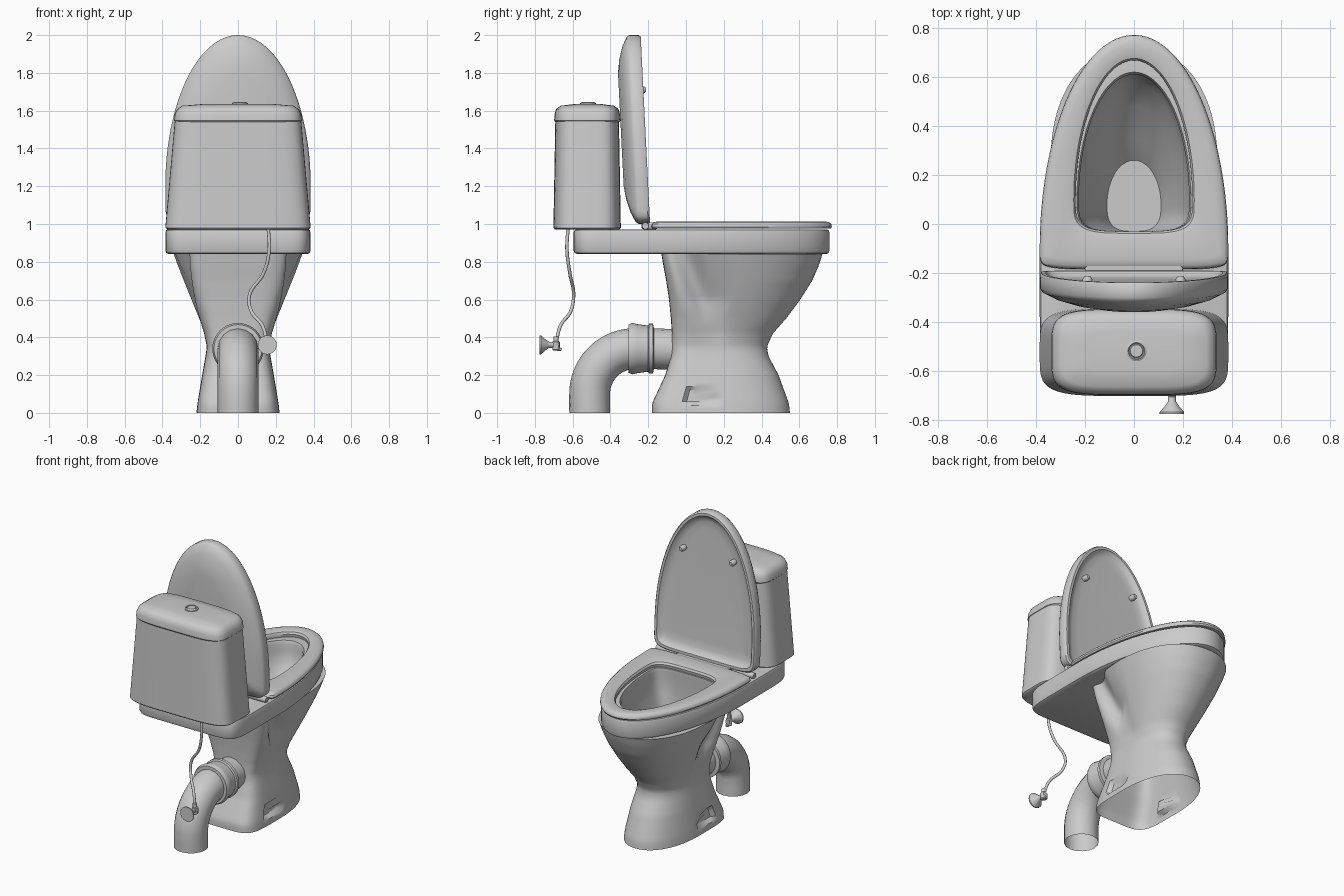
import bpy, bmesh, math
from mathutils import Vector

if "Cube" in bpy.data.objects:
    bpy.data.objects.remove(bpy.data.objects["Cube"], do_unlink=True)

COLOR = (0.6, 0.6, 0.6, 1)
ceramic = bpy.data.materials.new("pale_grey_ceramic")
ceramic.use_nodes = True
ceramic.diffuse_color = COLOR
ceramic.node_tree.nodes["Principled BSDF"].inputs["Base Color"].default_value = COLOR
N = 96


def finish(obj, angle=40):
    obj.data.materials.append(ceramic)
    bpy.ops.object.select_all(action="DESELECT")
    obj.select_set(True)
    bpy.context.view_layer.objects.active = obj
    bpy.ops.object.shade_smooth_by_angle(angle=math.radians(angle))
    return obj


def egg(w, back, mid, front, z, eb=2.0, ef=2.0):
    """Outline with separate superellipse powers for its back and front halves."""
    pts = []
    for i in range(N):
        t = 2 * math.pi * i / N
        c, s = math.cos(t), math.sin(t)
        e = ef if s >= 0 else eb
        x = w * math.copysign(abs(c) ** (2 / e), c)
        y = mid + (front - mid if s >= 0 else back - mid) * abs(s) ** (2 / e)
        pts.append(Vector((x, y, z)))
    return pts


def loft(name, rings, cap_start=True, cap_end=True, place=None, closed=False, angle=40):
    bm = bmesh.new()
    rows = [[bm.verts.new(place(p) if place else p) for p in r] for r in rings]
    pairs = list(zip(rows, rows[1:]))
    if closed:
        pairs.append((rows[-1], rows[0]))
    for a, b in pairs:
        n = len(a)
        for i in range(n):
            bm.faces.new((a[i], a[(i + 1) % n], b[(i + 1) % n], b[i]))
    if cap_start and not closed:
        bm.faces.new(rows[0])
    if cap_end and not closed:
        bm.faces.new(rows[-1])
    bmesh.ops.recalc_face_normals(bm, faces=bm.faces)
    mesh = bpy.data.meshes.new(name)
    bm.to_mesh(mesh)
    bm.free()
    obj = bpy.data.objects.new(name, mesh)
    bpy.context.collection.objects.link(obj)
    return finish(obj, angle)


def turned(name, profile, center, axis="Z", sides=32):
    """Turned solid from (radius, distance along axis) pairs."""
    rings = []
    for r, d in profile:
        ring = []
        for i in range(sides):
            t = 2 * math.pi * i / sides
            a, b = r * math.cos(t), r * math.sin(t)
            p = {"X": (d, a, b), "Y": (a, d, b), "Z": (a, b, d)}[axis]
            ring.append(Vector(p) + Vector(center))
        rings.append(ring)
    return loft(name, rings)


def box(name, lo, hi, bevel=0.01):
    lo, hi = Vector(lo), Vector(hi)
    bpy.ops.mesh.primitive_cube_add(size=1, location=(lo + hi) / 2)
    obj = bpy.context.object
    obj.name = name
    obj.scale = hi - lo
    bpy.ops.object.transform_apply(location=False, rotation=False, scale=True)
    mod = obj.modifiers.new("soft_edges", "BEVEL")
    mod.width, mod.segments = bevel, 3
    return finish(obj)


def tube(name, points, radius, kind="BEZIER"):
    curve = bpy.data.curves.new(name, "CURVE")
    curve.dimensions = "3D"
    curve.bevel_depth, curve.bevel_resolution, curve.resolution_u = radius, 6, 16
    spline = curve.splines.new(kind)
    spline.bezier_points.add(len(points) - 1)
    for bp, p in zip(spline.bezier_points, points):
        bp.co = p
        bp.handle_left_type = bp.handle_right_type = "AUTO"
    obj = bpy.data.objects.new(name, curve)
    bpy.context.collection.objects.link(obj)
    bpy.ops.object.select_all(action="DESELECT")
    obj.select_set(True)
    bpy.context.view_layer.objects.active = obj
    bpy.ops.object.convert(target="MESH")
    return finish(bpy.context.object)


# Pedestal sections: height, half width, back, front
SECTIONS = [(0, .22, -.18, .55), (.05, .215, -.18, .545), (.2, .19, -.11, .49),
            (.3, .172, -.08, .437), (.35, .165, -.077, .428), (.42, .18, -.075, .46),
            (.5, .208, -.08, .53), (.6, .247, -.09, .605), (.7, .287, -.105, .668),
            (.78, .318, -.12, .703), (.84, .34, -.13, .722)]


def pedestal_ring(z):
    for a, b in zip(SECTIONS, SECTIONS[1:]):
        if z <= b[0] + 1e-6:
            f = (z - a[0]) / (b[0] - a[0])
            w, back, front = (p + (q - p) * f for p, q in zip(a[1:], b[1:]))
            break
    ring = egg(w, back, back + (front - back) * .45, front, z, 5, 2.2)
    k = max(0, min(1, (z - .36) / .48))
    groove, spread = .19 - .2 * k, .05 + .04 * k
    for p in ring:
        # Hollow between the back panel and the bowl
        p.x *= 1 - .25 * min(1, 2 * k) * math.exp(-((p.y - groove) / spread) ** 2)
        # Floor bolt pocket
        if .045 < z < .13 and 0 < p.y < .15:
            p.x *= .88
    return ring


def slab(d, z):
    return egg(.385 - d, -.595 + d, -.1, .76 - d, z, 9, 2)


# Bowl: pedestal, deck and basin in one surface
rings = [pedestal_ring(.84 * i / 42) for i in range(43)]
rings += [slab(.02, .84), slab(.005, .847), slab(0, .86), slab(0, .955), slab(.005, .967),
          slab(.015, .972), egg(.232, -.03, .1, .62, .972, 4, 2), egg(.225, -.03, .1, .61, .95, 4, 2),
          egg(.228, -.035, .1, .62, .9, 4, 2), egg(.205, -.035, .1, .58, .8, 3.5, 2),
          egg(.17, -.035, .1, .48, .68, 3, 2), egg(.135, -.035, .1, .35, .58, 3, 2),
          egg(.11, -.03, .08, .26, .5, 3, 2)]
loft("bowl", rings, cap_start=False)


# Seat ring
def seat(d, z):
    return egg(.385 - d, -.185 + d, -.1, .772 - d, z, 6, 2)


def opening(d, z):
    return egg(.238 + d, -.03 - d, .1, .668 + d, z, 4, 2)


loft("seat", [seat(.006, .975), seat(0, .985), seat(.003, 1.0), seat(.015, 1.01),
              seat(.04, 1.014), opening(.03, 1.014), opening(.008, 1.008),
              opening(0, .995), opening(.004, .975)], closed=True)
box("seat_tongue", (-.2, -.235, .972), (.2, -.15, 1.008))
for side, tag in ((1, "left"), (-1, "right")):
    turned(tag + "_hinge", [(.017, -.08), (.02, -.07), (.02, .07), (.017, .08)],
           (side * .29, -.215, .99), "X", 20)


# Raised cover: hollow front, domed back, leaning backwards
def cover(d, depth):
    return egg(.385 - d, 1.0 + d, 1.2, 2.0 - d, depth, 8, 2)


def lean(p):
    return Vector((p.x, -.19 - .05 * (p.y - 1) - p.z, p.y))


loft("cover", [cover(.12, .03), cover(.07, .028), cover(.04, .018), cover(.025, 0),
               cover(.008, 0), cover(0, .01), cover(0, .06), cover(.01, .075),
               cover(.06, .1), cover(.13, .12), cover(.2, .13)], place=lean)
for side, tag in ((1, "left"), (-1, "right")):
    turned(tag + "_bumper", [(.018, 0), (.02, .03), (.012, .042)],
           (side * .19, -.255, 1.71), "Y", 20)


# Cistern and its lid
def tank(w, y0, y1, z):
    return egg(w, y0, (y0 + y1) / 2, y1, z, 4.5, 4.5)


loft("cistern", [tank(.375, -.695, -.352, .972), tank(.385, -.702, -.345, .98),
                 tank(.335, -.692, -.355, 1.545)])
loft("cistern_lid", [tank(.33, -.692, -.352, 1.54), tank(.338, -.698, -.347, 1.548),
                     tank(.335, -.696, -.349, 1.58), tank(.322, -.688, -.357, 1.608),
                     tank(.295, -.665, -.38, 1.626), tank(.2, -.6, -.44, 1.634)])
turned("flush_button", [(.042, 0), (.042, .012), (.034, .017), (.03, .012), (.028, .012),
                        (.025, .017)], (.01, -.518, 1.628))

# Waste pipe with elbow and collar
elbow = [(0, -.51 + .24 * (1 - math.cos(a)), .1 + .24 * math.sin(a))
         for a in (math.pi / 2 * i / 8 for i in range(9))]
tube("waste_pipe", [(0, -.51, 0)] + elbow + [(0, -.05, .335)], .108)
turned("pipe_collar", [(.112, -.305), (.127, -.305), (.136, -.285), (.13, -.26), (.122, -.2),
                       (.132, -.195), (.132, -.175), (.108, -.17)], (0, 0, .34), "Y", 40)

# Water supply hose and valve
tube("supply_hose", [(.16, -.625, .98), (.165, -.63, .86), (.135, -.615, .74), (.06, -.595, .62),
                     (.07, -.61, .54), (.13, -.665, .46), (.155, -.688, .37)], .009)
turned("valve_rosette", [(.05, -.775), (.05, -.768), (.03, -.745), (.02, -.73), (.016, -.725),
                         (.016, -.67)], (.155, 0, .36), "Y")
turned("valve_body", [(.013, .33), (.02, .335), (.02, .375), (.014, .38), (.014, .405)],
       (.155, -.688, 0), "Z", 20)
box("valve_handle", (.145, -.685, .328), (.165, -.66, .345), .004)
